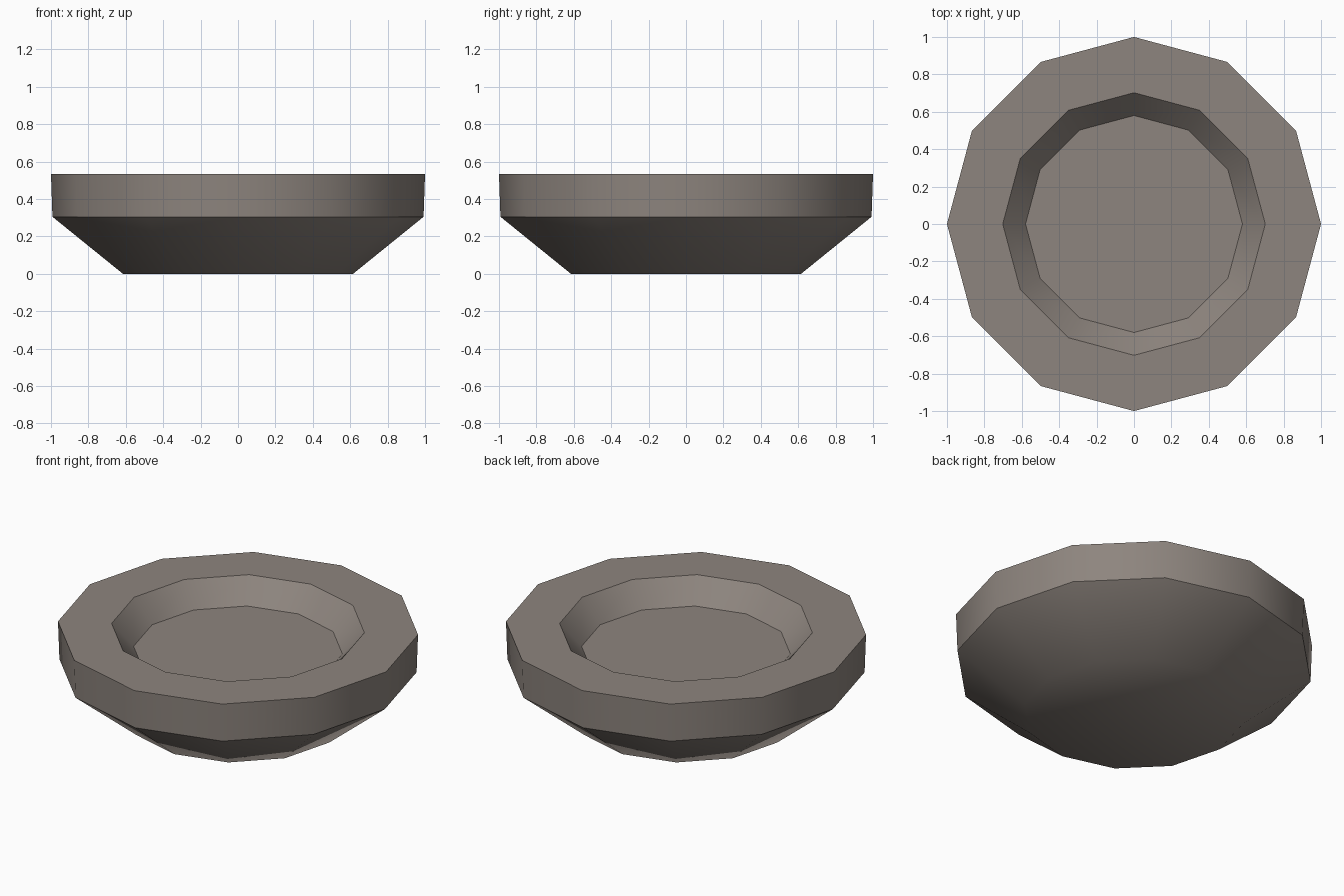
import bpy, bmesh, math

if "Cube" in bpy.data.objects:
    bpy.data.objects.remove(bpy.data.objects["Cube"])

SIDES = 12
# (radius, height) from the base, over the rim, down into the recess
PROFILE = [(0.615, 0.0), (0.992, 0.305), (1.0, 0.535), (0.702, 0.535), (0.58, 0.40)]

stone = bpy.data.materials.new("warm_grey_stone")
stone.diffuse_color = (0.27, 0.235, 0.21, 1.0)
stone.use_nodes = True
stone.node_tree.nodes["Principled BSDF"].inputs["Base Color"].default_value = stone.diffuse_color

# Revolve the profile into a closed twelve-sided dish
bm = bmesh.new()
rings = [[bm.verts.new((r * math.cos(math.tau * i / SIDES),
                        r * math.sin(math.tau * i / SIDES), z))
          for i in range(SIDES)] for r, z in PROFILE]
for low, high in zip(rings, rings[1:]):
    for i in range(SIDES):
        j = (i + 1) % SIDES
        bm.faces.new((low[i], low[j], high[j], high[i]))
bm.faces.new(rings[0][::-1])   # underside
bm.faces.new(rings[-1])        # recess floor
bmesh.ops.recalc_face_normals(bm, faces=bm.faces)

mesh = bpy.data.meshes.new("dish")
bm.to_mesh(mesh)
bm.free()
mesh.materials.append(stone)
dish = bpy.data.objects.new("dish", mesh)
bpy.context.collection.objects.link(dish)

# Smooth around the sides and base, sharp at the rim and recess
bpy.context.view_layer.objects.active = dish
dish.select_set(True)
bpy.ops.object.shade_smooth_by_angle(angle=math.radians(44))
